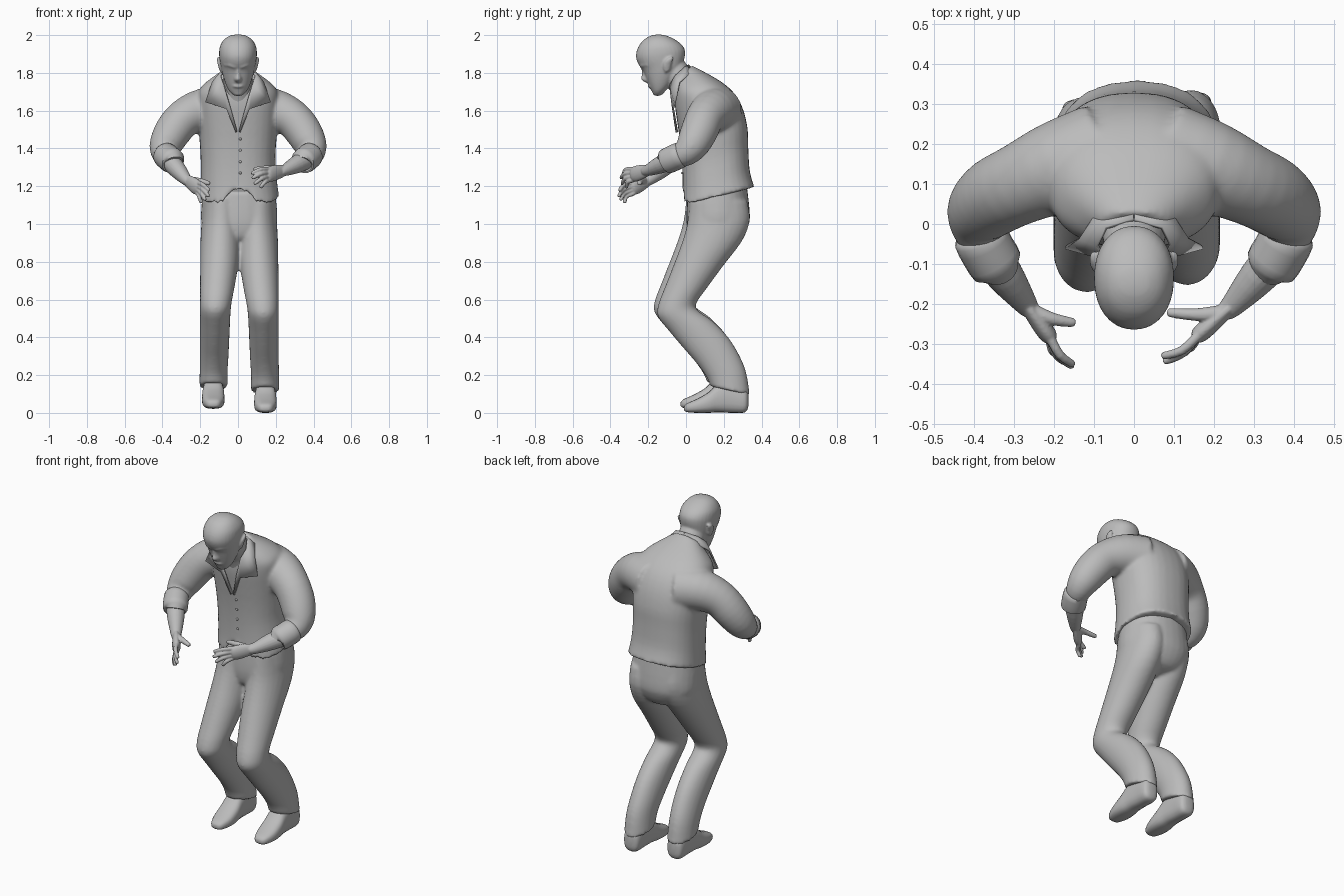
import bpy, bmesh, math
from mathutils import Vector

grey = bpy.data.materials.new("plain grey")
grey.diffuse_color = (0.5, 0.5, 0.5, 1)


def finish(name, verts, faces, angle=50):
    me = bpy.data.meshes.new(name)
    me.from_pydata(verts, [], faces)
    bm = bmesh.new()
    bm.from_mesh(me)
    bmesh.ops.recalc_face_normals(bm, faces=bm.faces)
    bm.to_mesh(me)
    bm.free()
    for p in me.polygons:
        p.use_smooth = True
    me.set_sharp_from_angle(angle=math.radians(angle))
    me.materials.append(grey)
    ob = bpy.data.objects.new(name, me)
    bpy.context.collection.objects.link(ob)
    return ob


def fuse(name, parts, voxel, rounds):
    """Merge overlapping parts into one soft skin."""
    bm = bmesh.new()
    for ob in parts:
        bm.from_mesh(ob.data)
        bpy.data.objects.remove(ob)
    me = bpy.data.meshes.new(name)
    bm.to_mesh(me)
    bm.free()
    me.materials.append(grey)
    ob = bpy.data.objects.new(name, me)
    bpy.context.collection.objects.link(ob)
    rem = ob.modifiers.new("skin", 'REMESH')
    rem.mode = 'VOXEL'
    rem.voxel_size = voxel
    rem.use_smooth_shade = True
    smo = ob.modifiers.new("soften", 'SMOOTH')
    smo.factor = .5
    smo.iterations = rounds
    return ob


def spline(rows, steps):
    """Catmull-Rom through rows of numbers."""
    out = []
    for i in range(len(rows) - 1):
        a, b, c, d = (rows[max(i - 1, 0)], rows[i], rows[i + 1], rows[min(i + 2, len(rows) - 1)])
        for s in range(steps):
            t = s / steps
            out.append([0.5 * (2 * q + (r - p) * t + (2 * p - 5 * q + 4 * r - u) * t * t
                               + (3 * q - p - 3 * r + u) * t ** 3) for p, q, r, u in zip(a, b, c, d)])
    return out + [list(rows[-1])]


def skin(name, rings, n):
    verts = [v for r in rings for v in r]
    faces = [(k * n + i, k * n + (i + 1) % n, (k + 1) * n + (i + 1) % n, (k + 1) * n + i)
             for k in range(len(rings) - 1) for i in range(n)]
    last = (len(rings) - 1) * n
    faces += [tuple(range(n)), tuple(range(last, last + n))]
    return finish(name, verts, faces)


def loft(name, rows, n=32, power=2.0, steps=3, offset=(0, 0, 0), side=1):
    """Rows: front y, front z, back y, back z, half width, centre x."""
    def bend(v):
        return math.copysign(abs(v) ** (2 / power), v)
    rings = []
    for yf, zf, yb, zb, hw, cx in spline(rows, steps):
        ring = []
        for i in range(n):
            a = 2 * math.pi * i / n
            c, s = bend(math.cos(a)), bend(math.sin(a))
            ring.append((side * (cx + hw * s) + offset[0],
                         (yf + yb) / 2 + c * (yf - yb) / 2 + offset[1],
                         (zf + zb) / 2 + c * (zf - zb) / 2 + offset[2]))
        rings.append(ring)
    return skin(name, rings, n)


def tube(name, rows, n=20, steps=3, flat=1.0):
    """Rows: x, y, z, radius; flat squeezes the tube sideways."""
    pts = spline(rows, steps)
    rings = []
    for k, p in enumerate(pts):
        c = Vector(p[:3])
        t = Vector(pts[min(k + 1, len(pts) - 1)][:3]) - Vector(pts[max(k - 1, 0)][:3])
        sd = t.cross(Vector((0, 0, 1))).normalized()
        up = sd.cross(t).normalized()
        rings.append([c + p[3] * (sd * flat * math.cos(2 * math.pi * i / n)
                                  + up * math.sin(2 * math.pi * i / n)) for i in range(n)])
    return skin(name, rings, n)


def ball(name, loc, scale):
    return loft(name, [(loc[1] - scale[1] * math.cos(a), loc[2] + scale[2] * math.sin(a),
                        loc[1] + scale[1] * math.cos(a), loc[2] + scale[2] * math.sin(a),
                        scale[0] * math.cos(a), loc[0])
                       for a in (-1.5, -1, -.5, 0, .5, 1, 1.5)], n=14, steps=1)


# Waistcoat and back, with a notch in the front hem
vest = loft("waistcoat", [
    (-.025, 1.095, .362, 1.195, .21, .008), (-.018, 1.18, .338, 1.28, .202, .004),
    (-.02, 1.30, .33, 1.40, .198, 0), (-.03, 1.42, .327, 1.50, .205, 0),
    (-.045, 1.53, .305, 1.60, .213, 0), (-.058, 1.62, .265, 1.68, .215, 0),
    (-.06, 1.68, .205, 1.74, .205, 0), (-.06, 1.72, .125, 1.79, .155, 0),
    (-.06, 1.74, .03, 1.84, .088, 0)], power=2.35)
for v in vest.data.vertices:
    if abs(v.co.x) < .012 and v.co.y < 0 and v.co.z < 1.2:
        v.co.z = 1.19 + (v.co.z - 1.10) * .1
sleeves = [tube("sleeve", [
    (s * .08, .18, 1.60, .125), (s * .19, .142, 1.60, .116), (s * .285, .10, 1.56, .102),
    (s * .345, .07, 1.49, .098), (s * .382, .035, 1.42, .088), (s * .388, -.002, 1.378, .073),
    (s * .372, -.045, 1.355, .06)], n=28) for s in (1, -1)]
fuse("shirt_and_waistcoat", [vest] + sleeves, .009, 12)
for i, z in enumerate((1.27, 1.33, 1.39, 1.45)):
    ball("button", (.012, -.021 - .004 * i, z), (.007, .005, .007))

# Collar and lapels
inner = [(0, .01, 1.842), (.07, -.01, 1.828), (.092, -.055, 1.785), (.075, -.085, 1.735),
         (.04, -.07, 1.62), (.004, -.047, 1.49)]
outer = [(0, .04, 1.81), (.10, .015, 1.79), (.135, -.035, 1.75), (.172, -.058, 1.645),
         (.062, -.068, 1.61), (.012, -.050, 1.485)]
for s in (1, -1):
    pts = [(s * x, y, z) for x, y, z in inner + outer]
    ob = finish("collar", pts, [(i, i + 1, i + 7, i + 6) for i in range(5)], 40)
    mod = ob.modifiers.new("thickness", 'SOLIDIFY')
    mod.thickness = .01
    mod.offset = 0

# Head and neck in one skin
head = [
    loft("neck", [(-.05, 1.62, .08, 1.74, .085, 0), (-.075, 1.69, .035, 1.80, .08, 0),
                  (-.11, 1.74, .0, 1.85, .075, 0), (-.15, 1.79, -.03, 1.89, .07, 0)], n=24),
    loft("skull", [
        (-.15, 1.677, -.125, 1.685, .02, 0), (-.172, 1.688, -.08, 1.74, .05, 0),
        (-.193, 1.725, -.045, 1.79, .07, 0), (-.212, 1.77, -.018, 1.835, .084, 0),
        (-.228, 1.81, -.01, 1.87, .092, 0), (-.254, 1.85, -.005, 1.90, .098, 0),
        (-.265, 1.89, -.008, 1.927, .1, 0), (-.254, 1.935, -.028, 1.955, .094, 0),
        (-.224, 1.975, -.068, 1.982, .072, 0), (-.185, 1.997, -.11, 1.999, .04, 0),
        (-.155, 2.003, -.14, 2.003, .008, 0)], power=2.15),
    loft("nose", [(-.236, 1.835, -.20, 1.83, .011, 0), (-.234, 1.79, -.18, 1.79, .014, 0),
                  (-.238, 1.765, -.17, 1.765, .021, 0), (-.21, 1.747, -.17, 1.75, .014, 0)], n=12),
    ball("lips", (0, -.189, 1.73), (.03, .014, .011)),
    ball("chin", (0, -.16, 1.698), (.032, .018, .02))]
for s in (1, -1):
    head.append(tube("brow", [(s * .012, -.232, 1.832, .012), (s * .04, -.228, 1.842, .013),
                              (s * .07, -.2, 1.845, .01)], n=10))
    head.append(loft("ear", [(-.11, 1.80, -.085, 1.815, .008, .088), (-.122, 1.83, -.075, 1.85, .011, .095),
                             (-.115, 1.86, -.065, 1.88, .012, .1), (-.095, 1.88, -.075, 1.886, .008, .1)],
                     n=12, side=s))
fuse("head", head, .006, 4)

# Trousers: the left leg and shoe step slightly forward and higher
trousers = [loft("seat", [
    (.01, 1.17, .32, 1.22, .188, .005), (.003, 1.06, .338, 1.06, .202, .006),
    (.005, .98, .33, .99, .192, .006), (.025, .92, .285, .92, .13, .006),
    (.09, .885, .2, .89, .03, .006)], power=2.2)]
leg = [(.02, 1.12, .325, 1.12, .098, .1), (.006, 1.0, .338, 1.02, .104, .102),
       (-.022, .90, .297, .91, .106, .106), (-.067, .78, .202, .785, .102, .112),
       (-.114, .66, .11, .66, .093, .122), (-.146, .575, .055, .58, .085, .13),
       (-.149, .51, .065, .54, .082, .134), (-.083, .425, .143, .485, .08, .136),
       (-.007, .335, .224, .40, .078, .138), (.058, .26, .285, .30, .076, .14),
       (.108, .19, .32, .21, .074, .143), (.13, .14, .338, .095, .075, .143)]
shoe = [(-.01, .034, -.01, .014, .018, .145), (.005, .05, .005, .004, .038, .145),
        (.06, .075, .06, .0, .057, .145), (.12, .11, .12, .0, .06, .145),
        (.17, .155, .17, .003, .056, .145), (.24, .17, .24, .0, .052, .145),
        (.30, .14, .30, .0, .05, .145), (.322, .12, .322, .012, .04, .145),
        (.33, .1, .33, .035, .02, .145)]
for s, off in ((1, (0, 0, 0)), (-1, (.014, -.018, .022))):
    trousers.append(loft("leg", leg, n=28, offset=off, side=s))
    loft("shoe", shoe, n=20, power=2.7, offset=off, side=s)
fuse("trousers", trousers, .009, 8)

# Rolled cuffs, forearms and hands
hands = [
    (1, (.25, -.20, 1.285), (.16, -.28, 1.262), (.09, -.222, 1.29),
     [(.075, -.33, 1.27), (.08, -.343, 1.245), (.09, -.337, 1.215), (.12, -.315, 1.195)]),
    (-1, (-.275, -.195, 1.235), (-.212, -.282, 1.19), (-.153, -.247, 1.215),
     [(-.155, -.35, 1.18), (-.157, -.355, 1.15), (-.175, -.345, 1.13), (-.195, -.325, 1.115)])]
for s, wrist, knuckle, thumb, tips in hands:
    tube("rolled_cuff", [(s * .388, -.025, 1.368, .056), (s * .386, -.03, 1.366, .068),
                         (s * .365, -.07, 1.347, .069), (s * .343, -.105, 1.331, .067),
                         (s * .34, -.11, 1.328, .05)], n=24, steps=2)
    W, K, T = Vector(wrist), Vector(knuckle), Vector(thumb)
    E = Vector((s * .37, -.065, 1.345))
    M = E.lerp(W, .5)
    parts = [tube("forearm", [(*E, .052), (*M, .047), (*W, .031), (*W.lerp(K, .25), .024)]),
             tube("palm", [(*W.lerp(K, -.1), .026), (*W.lerp(K, .3), .036), (*W.lerp(K, .75), .042),
                           (*K, .037), (*K.lerp(W, -.08), .02)], flat=.55)]
    for i, tip in enumerate(tips):
        a = K + Vector((0, 0, .029 - .0195 * i))
        b = Vector(tip)
        m = a.lerp(b, .5) + Vector((s * .002, -.012, .008))
        parts.append(tube("finger", [(*a.lerp(W, .2), .012), (*a, .0125), (*m, .0115), (*b, .0095),
                                     (*b.lerp(m, -.12), .004)], n=10))
    base = W.lerp(K, .35) + Vector((0, .004, .01))
    m = base.lerp(T, .5) + Vector((0, -.004, .006))
    parts.append(tube("thumb", [(*W.lerp(K, .15), .018), (*base, .022), (*m, .016), (*T, .0115),
                                (*T.lerp(m, -.1), .004)], n=12))
    fuse("forearm_and_hand", parts, .004, 2)
